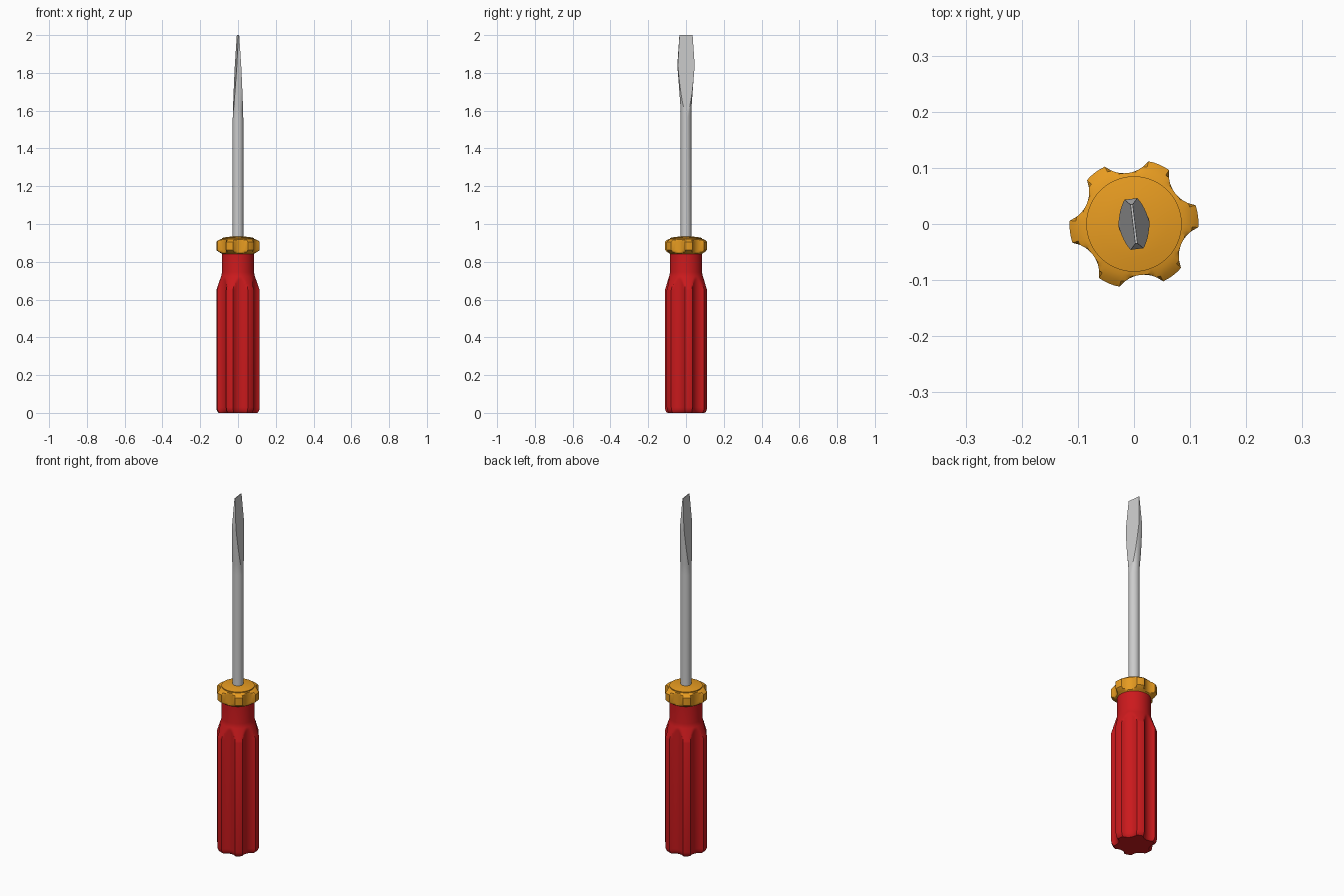
import bpy, bmesh
from math import sin, cos, acos, pi, radians, sqrt

if "Cube" in bpy.data.objects:
    bpy.data.objects.remove(bpy.data.objects["Cube"])

TURN = 7      # the lobes and blade are turned slightly about z
R = 0.115     # outer radius of the lobes


def flute(deg):
    """Radius of the six-lobed outline, deg measured from a lobe centre."""
    d = radians((deg % 60) - 30)
    if abs(d) > radians(20.01):
        return R
    c, rho = 0.147, 0.0555
    return min(R, c * cos(d) - sqrt(rho ** 2 - (c * sin(d)) ** 2))


def skin(name, rings, colour=None, angle=28):
    """Join a stack of closed rings, cap both ends."""
    bm = bmesh.new()
    rows = [[bm.verts.new(p) for p in ring] for ring in rings]
    n = len(rows[0])
    for a, b in zip(rows, rows[1:]):
        for i in range(n):
            j = (i + 1) % n
            bm.faces.new((a[i], a[j], b[j], b[i]))
    bm.faces.new(rows[0][::-1])
    bm.faces.new(rows[-1])
    bmesh.ops.remove_doubles(bm, verts=bm.verts, dist=1e-5)
    bmesh.ops.recalc_face_normals(bm, faces=bm.faces)
    mesh = bpy.data.meshes.new(name)
    bm.to_mesh(mesh)
    bm.free()
    ob = bpy.data.objects.new(name, mesh)
    bpy.context.collection.objects.link(ob)
    ob.rotation_euler.z = radians(TURN)
    if colour:
        mat = bpy.data.materials.new(name + "_colour")
        mat.diffuse_color = (*colour, 1)
        mat.use_nodes = True
        mat.node_tree.nodes["Principled BSDF"].inputs["Base Color"].default_value = mat.diffuse_color
        mesh.materials.append(mat)
    bpy.ops.object.select_all(action='DESELECT')
    bpy.context.view_layer.objects.active = ob
    ob.select_set(True)
    bpy.ops.object.shade_smooth_by_angle(angle=radians(angle))
    return ob


def fluted(profile):
    """Rings from (radius limit, z, scale): lathe profile cut by the flutes."""
    degs = [60 * k + a for k in range(6)
            for a in (-10, -5, 0, 5, 10, 14, 18, 22, 26, 30, 34, 38, 42, 46)]
    return [[(min(r, flute(d)) * s * cos(radians(d)),
              min(r, flute(d)) * s * sin(radians(d)), z) for d in degs]
            for r, z, s in profile]


# Handle: lobed grip tapering into a round neck
taper = [(0.115 - 0.028 * k / 10, 0.65 + 0.08 * k / 10, 1) for k in range(11)]
skin("handle", fluted([(R, 0, 0.88), (R, 0.006, 0.94), (R, 0.018, 0.985),
                       (R, 0.03, 1)] + taper +
                      [(0.085, 0.745, 1), (0.085, 0.845, 1)]),
     (0.6, 0.01, 0.012))

# Collar: lobed ring with sloped shoulders and a low domed top
skin("collar", fluted([(0.078, 0.835, 1), (0.085, 0.842, 1), (0.093, 0.847, 1),
                       (0.104, 0.853, 1), (R, 0.863, 1), (R, 0.905, 1),
                       (0.104, 0.914, 1), (0.093, 0.919, 1), (0.085, 0.921, 1),
                       (0.085, 0.926, 1), (0.06, 0.931, 1), (0.03, 0.934, 1)]),
     (0.8, 0.33, 0.015))


# Shaft: round rod, flared and ground to a wedge at the tip
def lerp(a, b, f):
    return a + (b - a) * max(0, min(1, f))


def blade_ring(z, r=0.028, n=16):
    t = lerp(r, 0.002, (z - 1.56) / 0.44)
    w = lerp(0.045, 0.035, (z - 1.84) / 0.16)
    f = (z - 1.6) / 0.24
    start = acos(min(1, t / r))
    half = []
    for i in range(n + 1):
        x = r * cos(start + (pi - 2 * start) * i / n)
        half.append((x, lerp(sqrt(max(0, r * r - x * x)), w, f)))
    return [(x, y, z) for x, y in half] + [(-x, -y, z) for x, y in half]


heights = [0.91, 1.56] + [1.6 + 0.24 * k / 10 for k in range(11)] + [1.92, 2.0]
skin("shaft", [blade_ring(z) for z in heights], angle=25)
